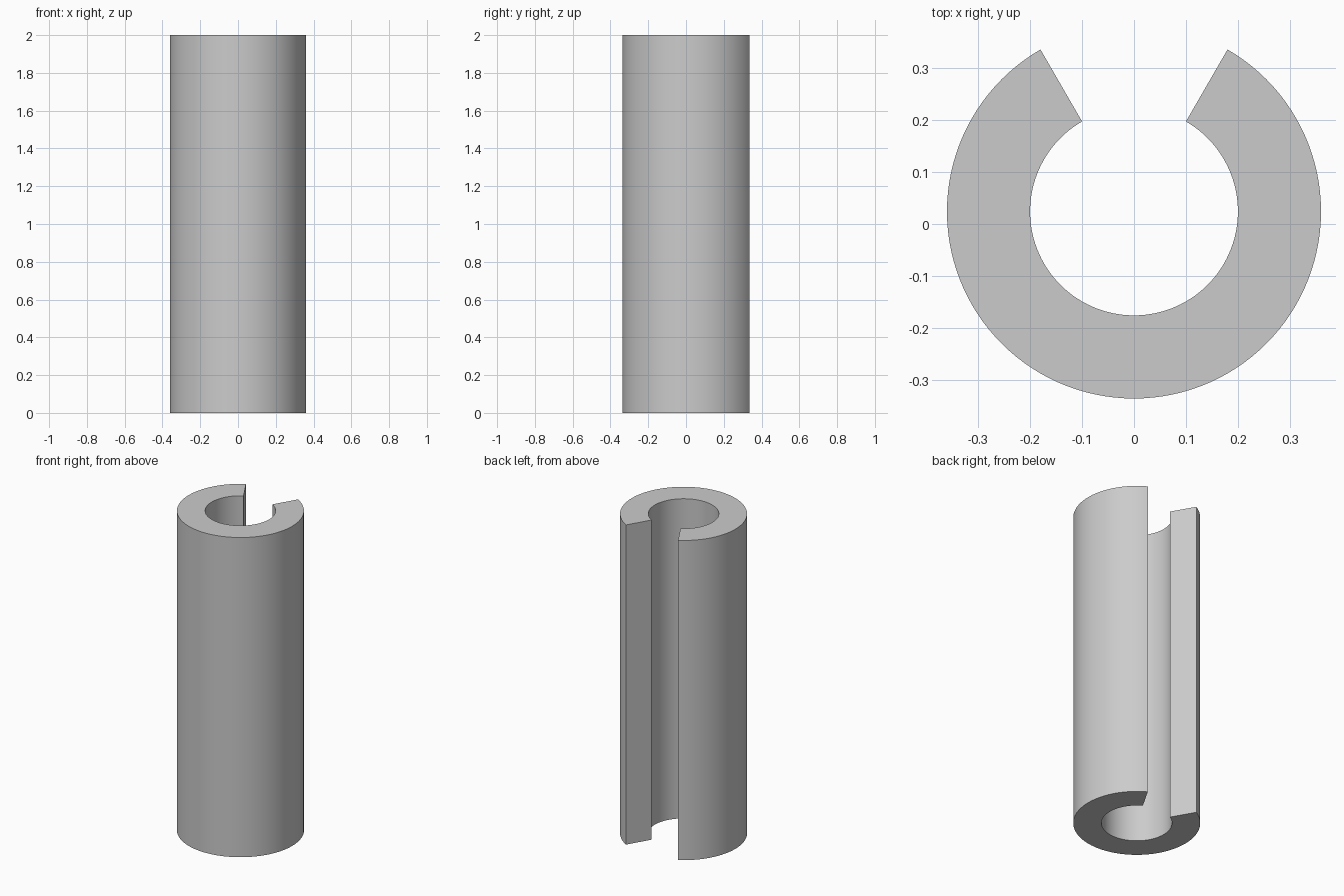
import bpy, bmesh
from math import cos, sin, radians

if "Cube" in bpy.data.objects:
    bpy.data.objects.remove(bpy.data.objects["Cube"])

R_OUT, R_IN, HEIGHT = 0.36, 0.20, 2.0
GAP_HALF = 30                                   # half of the slot opening, degrees
SEGS = 100
CY = (R_OUT - R_OUT * cos(radians(GAP_HALF))) / 2   # centres the bounding box on y = 0

bm = bmesh.new()


def ring_point(radius, i):
    a = radians(90 + GAP_HALF + (360 - 2 * GAP_HALF) * i / SEGS)
    return radius * cos(a), radius * sin(a) + CY


# C-shaped cross-section: each station holds inner/outer points at bottom and top
stations = []
for i in range(SEGS + 1):
    (xi, yi), (xo, yo) = ring_point(R_IN, i), ring_point(R_OUT, i)
    stations.append([bm.verts.new(p) for p in
                     ((xi, yi, 0), (xo, yo, 0), (xo, yo, HEIGHT), (xi, yi, HEIGHT))])

# Bottom, outer wall, top and bore
for a, b in zip(stations, stations[1:]):
    for k in range(4):
        n = (k + 1) % 4
        bm.faces.new((a[k], a[n], b[n], b[k]))

# Flat slot faces
bm.faces.new(stations[0])
bm.faces.new(stations[-1])
bmesh.ops.recalc_face_normals(bm, faces=bm.faces)

mesh = bpy.data.meshes.new("slotted_tube")
bm.to_mesh(mesh)
bm.free()
tube = bpy.data.objects.new("slotted_tube", mesh)
bpy.context.collection.objects.link(tube)
bpy.context.view_layer.objects.active = tube
tube.select_set(True)
bpy.ops.object.shade_smooth_by_angle(angle=radians(30))
